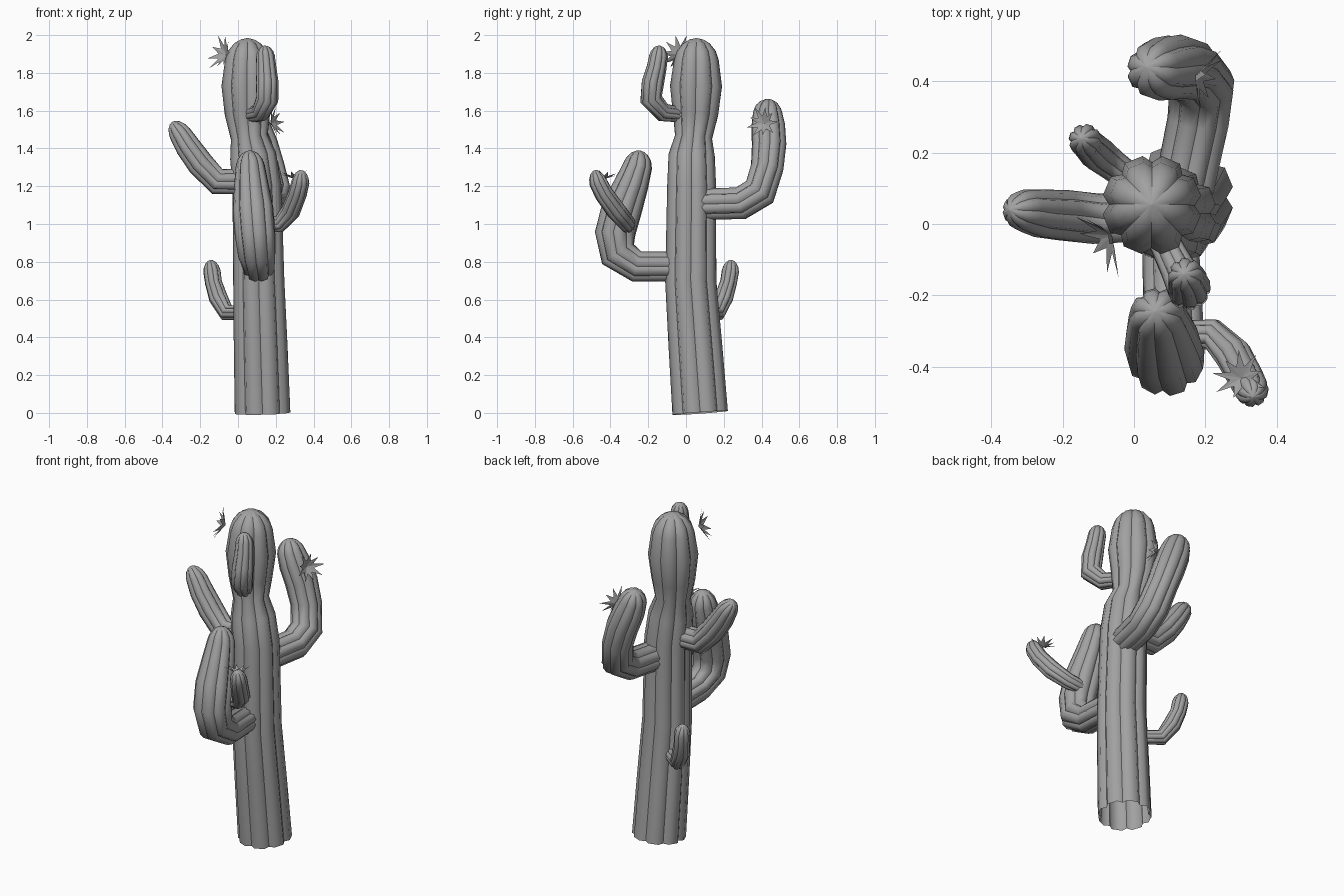
import bpy, bmesh, math
from mathutils import Vector

cube = bpy.data.objects.get("Cube")
if cube:
    bpy.data.objects.remove(cube, do_unlink=True)

LOBES = 8
GREY = (0.36, 0.36, 0.36, 1)

material = bpy.data.materials.new("plain_grey")
material.use_nodes = True
material.diffuse_color = GREY
material.node_tree.nodes["Principled BSDF"].inputs["Base Color"].default_value = GREY


def finish(bm, name):
    """Turn the bmesh into a named object with the shared material."""
    mesh = bpy.data.meshes.new(name)
    bm.to_mesh(mesh)
    bm.free()
    mesh.materials.append(material)
    obj = bpy.data.objects.new(name, mesh)
    bpy.context.collection.objects.link(obj)
    return obj


def lobed_section():
    """Unit cross-section: a crease followed by two shoulders for each lobe."""
    step = math.tau / LOBES
    section = []
    for lobe in range(LOBES):
        for offset, radius in ((0, 0.86), (0.25, 1), (0.75, 1)):
            angle = (lobe + offset) * step
            section.append((radius * math.cos(angle), radius * math.sin(angle)))
    return section


def ribbed_stem(name, stations, tip):
    """Sweep the lobed section along x, y, z, radius stations up to a domed tip."""
    points = [Vector(s[:3]) for s in stations]
    radii = [s[3] for s in stations]
    tip, last, last_radius = Vector(tip), points[-1], radii[-1]
    for along, scale in ((0.4, 0.87), (0.75, 0.6), (0.93, 0.3)):
        points.append(last.lerp(tip, along))
        radii.append(last_radius * scale)
    path = points + [tip]

    section = lobed_section()
    count = len(section)
    bm = bmesh.new()
    rings = []
    side = Vector((1, 0, 0))
    previous = None
    for i, point in enumerate(points):
        after = (path[i + 1] - point).normalized()
        before = (point - path[i - 1]).normalized() if i else after
        tangent = (after + before).normalized()
        if previous is None:
            if abs(tangent.x) > 0.7:
                side = Vector((0, 0, 1))
        else:
            side = previous.rotation_difference(tangent) @ side
        side = (side - tangent * side.dot(tangent)).normalized()
        up = tangent.cross(side)
        previous = tangent
        rings.append([bm.verts.new(point + (side * u + up * v) * radii[i])
                      for u, v in section])

    for low, high in zip(rings, rings[1:]):
        for j in range(count):
            k = (j + 1) % count
            bm.faces.new((low[j], low[k], high[k], high[j]))
    pole = bm.verts.new(tip)
    for j in range(count):
        bm.faces.new((rings[-1][j], rings[-1][(j + 1) % count], pole))

    # Smooth lobes separated by sharp creases
    for face in bm.faces:
        face.smooth = True
    for low, high in zip(rings, rings[1:] + [[pole] * count]):
        for j in range(0, count, 3):
            bm.edges.get((low[j], high[j])).smooth = False
    return finish(bm, name)


def star_flower(name, center, normal, radius, petals=9):
    """Shallow cup of pointed petals facing along the normal."""
    bm = bmesh.new()
    heart = bm.verts.new((0, 0, -radius * 0.15))
    rim = []
    for i in range(petals * 2):
        angle = math.pi * i / petals
        is_tip = i % 2 == 0
        reach = radius * ((0.88 + 0.12 * math.cos(i * 2)) if is_tip else 0.4)
        lift = radius * (0.3 if is_tip else 0.05)
        rim.append(bm.verts.new((reach * math.cos(angle),
                                 reach * math.sin(angle), lift)))
    for i, vert in enumerate(rim):
        bm.faces.new((heart, vert, rim[(i + 1) % len(rim)]))
    flower = finish(bm, name)
    flower.rotation_euler = Vector(normal).to_track_quat("Z", "Y").to_euler()
    flower.location = center


# Main trunk with a pinched neck and swollen head
ribbed_stem("trunk", [
    (.13, .075, 0, .15), (.12, .05, .35, .145), (.11, .025, .7, .138),
    (.1, .03, 1.2, .132), (.08, .03, 1.36, .125), (.06, .04, 1.46, .1),
    (.05, .05, 1.58, .122), (.05, .053, 1.73, .14), (.05, .055, 1.87, .12),
], (.05, .055, 1.985))

# Large arms
ribbed_stem("front_arm", [
    (.1, 0, .775, .08), (.11, -.26, .775, .085), (.1, -.36, .84, .1),
    (.09, -.375, .95, .108), (.08, -.34, 1.08, .108),
    (.07, -.285, 1.22, .09), (.065, -.255, 1.31, .077),
], (.06, -.245, 1.39))
ribbed_stem("back_arm", [
    (.14, .1, 1.105, .085), (.18, .29, 1.11, .088), (.19, .39, 1.17, .092),
    (.16, .43, 1.3, .088), (.12, .44, 1.42, .092), (.08, .435, 1.52, .09),
    (.055, .432, 1.59, .078),
], (.035, .44, 1.66))
ribbed_stem("right_arm", [
    (.03, .02, 1.225, .07), (-.11, .015, 1.225, .072), (-.2, .025, 1.32, .072),
    (-.265, .03, 1.41, .068), (-.305, .037, 1.475, .06),
], (-.35, .04, 1.54))

# Small arms
ribbed_stem("upper_front_arm", [
    (.06, 0, 1.575, .04), (.12, -.12, 1.59, .05), (.155, -.185, 1.66, .06),
    (.155, -.175, 1.75, .06), (.15, -.155, 1.83, .053), (.145, -.145, 1.89, .05),
], (.14, -.14, 1.945))
ribbed_stem("lower_back_arm", [
    (.04, .09, .53, .04), (-.06, .165, .53, .045), (-.105, .2, .61, .05),
    (-.13, .225, .69, .045), (-.138, .235, .75, .046),
], (-.148, .24, .81))
ribbed_stem("front_arm_branch", [
    (.11, -.31, .99, .04), (.22, -.31, 1.0, .045), (.28, -.37, 1.07, .052),
    (.315, -.435, 1.16, .05), (.33, -.465, 1.22, .048),
], (.335, -.485, 1.285))

# Flowers
star_flower("head_flower", (-.075, -.04, 1.9), (-.8, -.5, .3), .11)
star_flower("back_arm_flower", (.185, .41, 1.535), (.9, -.35, .2), .095)
star_flower("branch_flower", (.3, -.43, 1.25), (-.1, .15, 1), .08)
